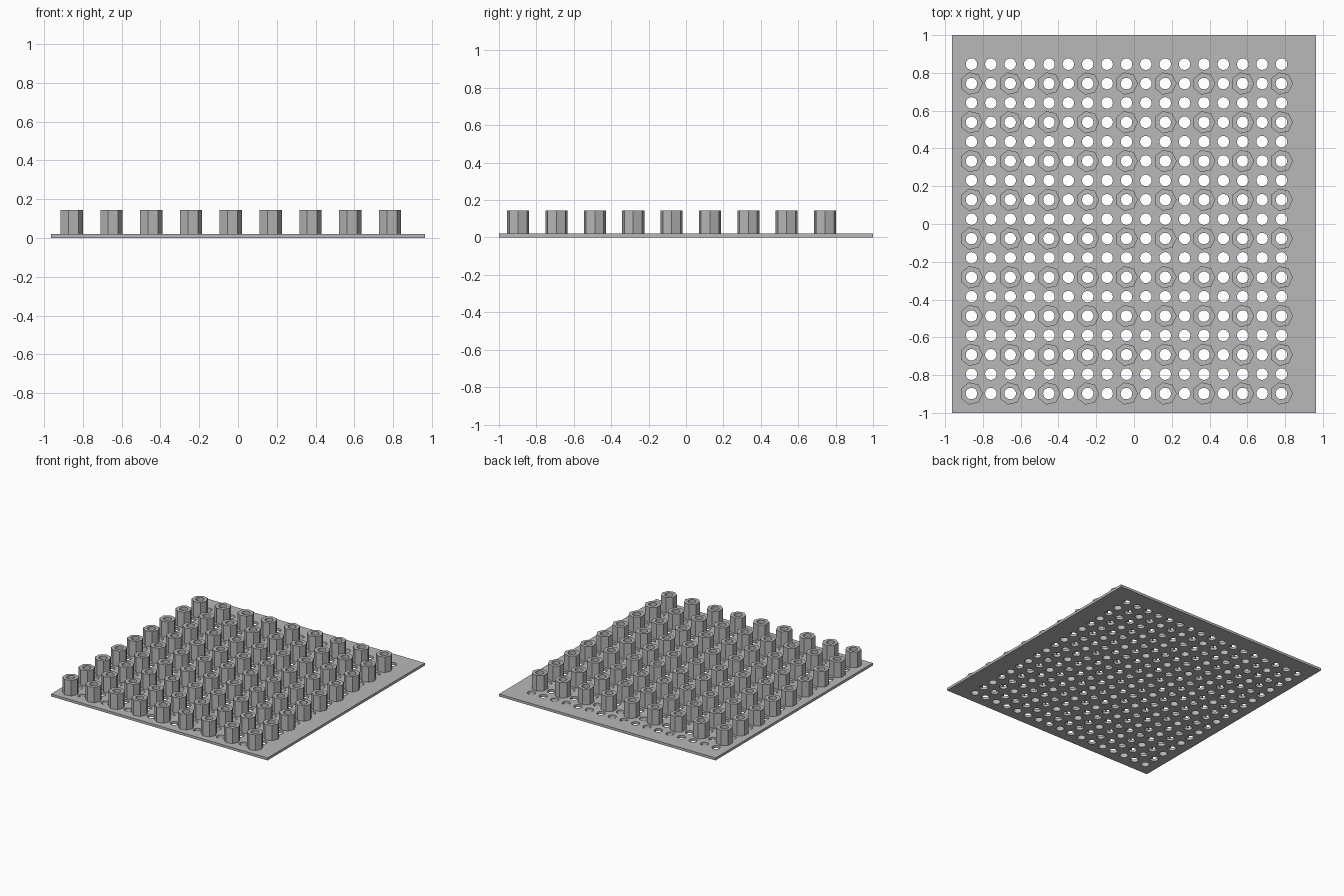
import bpy
import bmesh
from math import cos, sin, tau

cube = bpy.data.objects.get("Cube")
if cube:
    bpy.data.objects.remove(cube, do_unlink=True)

PITCH = 2 / 19.5
COLS, ROWS = 17, 18
HALF_X, HALF_Y = 0.963, 1.0
X0, Y0 = -HALF_X + PITCH, -HALF_Y + PITCH
PLATE_TOP, POST_TOP = 0.02, 0.144
HOLE_R, POST_R = 0.0305, 0.0605

grey = bpy.data.materials.new("plain grey")
grey.use_nodes = True
grey.diffuse_color = (0.48, 0.48, 0.48, 1)
grey.node_tree.nodes["Principled BSDF"].inputs["Base Color"].default_value = grey.diffuse_color


def ring(x, y, radius, sides):
    return [(x + radius * cos(tau * i / sides), y + radius * sin(tau * i / sides))
            for i in range(sides)]


def extruded_profile(name, outlines, bottom, top):
    """Fill the outlines (inner ones become holes) and extrude them in z."""
    curve = bpy.data.curves.new(name + "_profile", "CURVE")
    curve.dimensions = "2D"
    curve.fill_mode = "BOTH"
    curve.extrude = (top - bottom) / 2
    for outline in outlines:
        spline = curve.splines.new("POLY")
        spline.points.add(len(outline) - 1)
        for point, (x, y) in zip(spline.points, outline):
            point.co = (x, y, 0, 1)
        spline.use_cyclic_u = True
    temp = bpy.data.objects.new(name + "_profile", curve)
    bpy.context.collection.objects.link(temp)
    bpy.context.view_layer.update()
    mesh = bpy.data.meshes.new_from_object(
        temp.evaluated_get(bpy.context.evaluated_depsgraph_get()))
    bpy.data.objects.remove(temp, do_unlink=True)
    bpy.data.curves.remove(curve)

    # Weld the caps to the walls and sit the part at its height
    bm = bmesh.new()
    bm.from_mesh(mesh)
    bmesh.ops.remove_doubles(bm, verts=bm.verts, dist=0.0001)
    bmesh.ops.translate(bm, verts=bm.verts, vec=(0, 0, (top + bottom) / 2))
    bmesh.ops.recalc_face_normals(bm, faces=bm.faces)
    for face in bm.faces:
        face.smooth = False
    bm.to_mesh(mesh)
    bm.free()
    mesh.name = name
    mesh.materials.clear()
    mesh.materials.append(grey)
    obj = bpy.data.objects.new(name, mesh)
    bpy.context.collection.objects.link(obj)
    return obj


# Perforated base plate
border = [(-HALF_X, -HALF_Y), (HALF_X, -HALF_Y), (HALF_X, HALF_Y), (-HALF_X, HALF_Y)]
holes = [ring(X0 + c * PITCH, Y0 + r * PITCH, HOLE_R, 20)
         for c in range(COLS) for r in range(ROWS)]
extruded_profile("base_plate", [border] + holes, 0, PLATE_TOP)

# Seven-sided hollow posts around every second hole
posts = extruded_profile("hollow_posts", [ring(0, 0, POST_R, 7), ring(0, 0, HOLE_R, 20)],
                         PLATE_TOP, POST_TOP)
posts.location = (X0, Y0, 0)
for label, step in (("columns", (2 * PITCH, 0, 0)), ("rows", (0, 2 * PITCH, 0))):
    array = posts.modifiers.new(label, "ARRAY")
    array.count = 9
    array.use_relative_offset = False
    array.use_constant_offset = True
    array.constant_offset_displace = step
